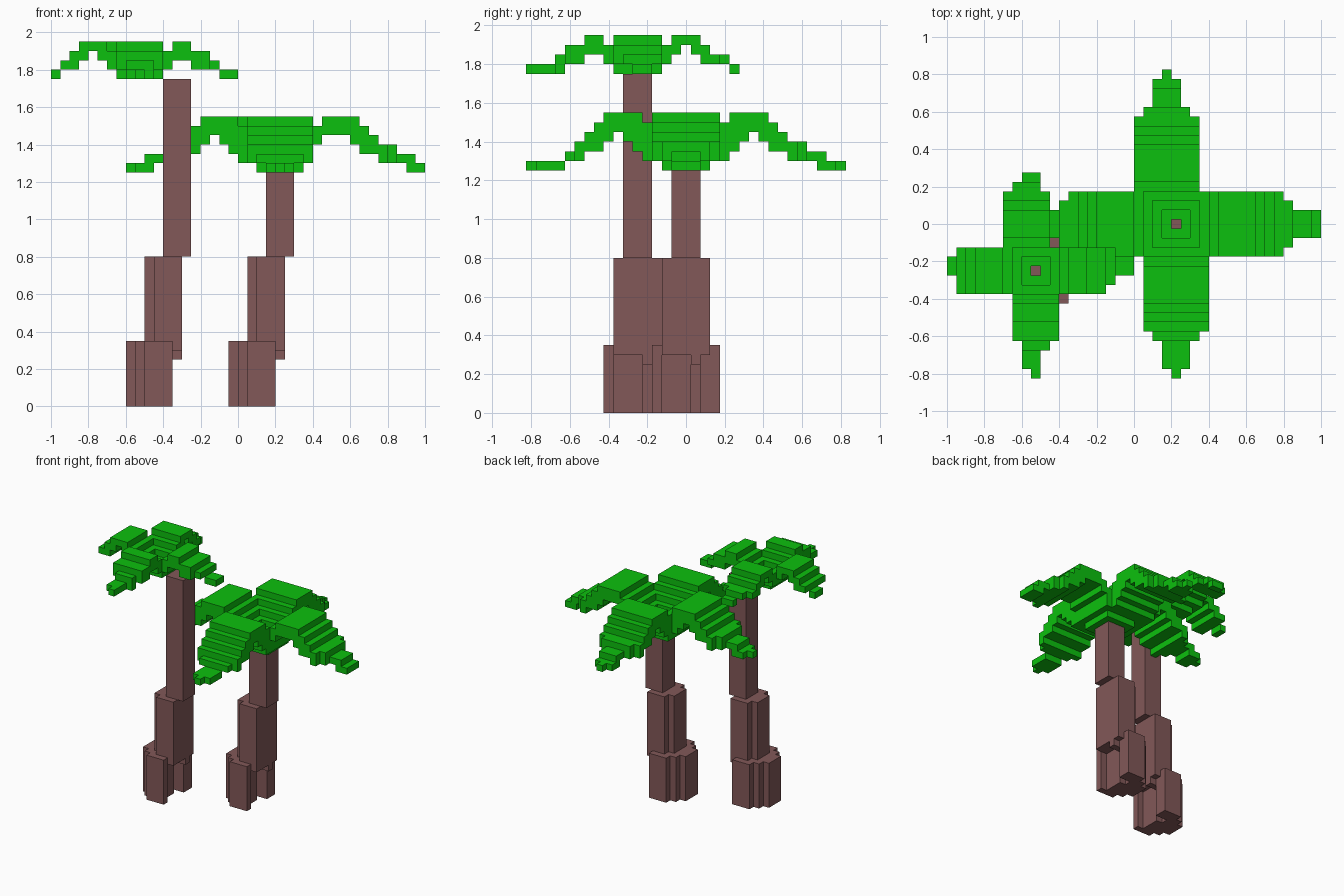
import bpy, bmesh

cube = bpy.data.objects.get("Cube")
if cube:
    bpy.data.objects.remove(cube, do_unlink=True)

V = 0.05  # block size


def material(name, rgb):
    m = bpy.data.materials.new(name)
    m.use_nodes = True
    m.diffuse_color = (*rgb, 1)
    m.node_tree.nodes["Principled BSDF"].inputs["Base Color"].default_value = (*rgb, 1)
    return m


GREEN = material("leaf green", (0.0037, 0.527, 0.0044))
BROWN = material("bark brown", (0.223, 0.098, 0.098))


def finish(bm, name, mat):
    bmesh.ops.recalc_face_normals(bm, faces=bm.faces)
    me = bpy.data.meshes.new(name)
    bm.to_mesh(me)
    bm.free()
    me.materials.append(mat)
    bpy.context.collection.objects.link(bpy.data.objects.new(name, me))


def add_box(bm, x, y, z):
    """Box from (low, high) ranges."""
    v = bmesh.ops.create_cube(bm, size=1)["verts"]
    for p in v:
        p.co = [r[0] if c < 0 else r[1] for c, r in zip(p.co, (x, y, z))]


def prism(name, outline, z0, z1, ox, oy):
    bm = bmesh.new()
    f = bm.faces.new([bm.verts.new((ox + x, oy + y, z0)) for x, y in outline])
    top = bmesh.ops.extrude_face_region(bm, geom=[f])["geom"]
    for v in top:
        if isinstance(v, bmesh.types.BMVert):
            v.co.z = z1
    finish(bm, name, BROWN)


# Trunk cross-sections, relative to the tree position
BASE = [(.2, -.175), (.2, -.125), (.15, -.125), (.15, .025), (.1, .025), (.1, .075),
        (.2, .075), (.2, .175), (.05, .175), (.05, .125), (0, .125), (0, .075),
        (-.05, .075), (-.05, -.075), (0, -.075), (0, -.125), (.05, -.125), (.05, -.175)]
MIDDLE = [(.25, -.125), (.25, .125), (.1, .125), (.1, .075),
          (.05, .075), (.05, -.075), (.1, -.075), (.1, -.125)]


def trunk(tag, ox, oy, top):
    prism(tag + "_trunk_base", BASE, 0, .35, ox, oy)
    prism(tag + "_trunk_middle", MIDDLE, .3, .8, ox, oy)
    # Lower tab under the middle section
    prism(tag + "_trunk_tab", [(.1, .025), (.25, .025), (.25, .075), (.1, .075)], .25, .3, ox, oy)
    prism(tag + "_trunk_top", [(.15, -.075), (.3, -.075), (.3, .075), (.15, .075)], .8, top, ox, oy)


def funnel(name, cx, cy, cz, rings):
    """Stepped square bowl; each ring is (inner, outer, bottom, top) in blocks."""
    bm = bmesh.new()
    for a, b, lo, hi in rings:
        z = (cz + lo * V, cz + hi * V)
        for s in (-1, 1):
            edge = tuple(sorted((s * a * V, s * b * V)))
            add_box(bm, (cx + edge[0], cx + edge[1]), (cy - b * V, cy + b * V), z)
            add_box(bm, (cx - a * V, cx + a * V), (cy + edge[0], cy + edge[1]), z)
    finish(bm, name, GREEN)


def frond(name, cx, cy, cz, axis, sign, tiers, shift=0):
    """Stepped leaf; tiers are (start, end, side_low, side_high, bottom, top) in blocks."""
    bm = bmesh.new()
    for d0, d1, s0, s1, lo, hi in tiers:
        along = sorted((sign * d0 * V, sign * d1 * V))
        side = [(s0 + shift) * V, (s1 + shift) * V]
        rx, ry = (along, side) if axis == "x" else (side, along)
        add_box(bm, [cx + r for r in rx], [cy + r for r in ry], (cz + lo * V, cz + hi * V))
    finish(bm, name, GREEN)


def sym(*rows):
    return [(a, b, -w, w, lo, hi) for a, b, w, lo, hi in rows]


trunk("short", 0, 0, 1.25)
trunk("tall", -.55, -.25, 1.75)

# Crown of the short tree
C1 = (.225, 0, 1.25)
funnel("short_crown_heart", *C1, [(.5, 1.5, 0, 2), (1.5, 2.5, 0, 3), (2.5, 3.5, 1, 4)])
ARCH = sym((3.5, 4.5, 3.5, 1, 5), (4.5, 5.5, 3.5, 2, 6), (5.5, 6.5, 3.5, 3, 6),
           (6.5, 7.5, 3.5, 4, 6), (7.5, 8.5, 3.5, 3, 6), (8.5, 9.5, 3.5, 2, 5))
FLAT_ARCH = sym((3.5, 4.5, 3.5, 3, 5), (4.5, 7.5, 3.5, 4, 6),
                (7.5, 8.5, 3.5, 3, 6), (8.5, 9.5, 3.5, 2, 5))
STEEP = sym((9.5, 10.5, 3.5, 2, 4), (10.5, 11.5, 3.5, 1, 3), (11.5, 12.5, 2.5, 1, 2),
            (12.5, 15.5, 1.5, 0, 1), (15.5, 16.5, .5, 0, 1))
GENTLE = sym((9.5, 10.5, 3.5, 2, 4), (10.5, 11.5, 3.5, 1, 3), (11.5, 12.5, 2.5, 1, 3),
             (12.5, 13.5, 1.5, 1, 2), (13.5, 14.5, 1.5, 0, 2), (14.5, 15.5, 1.5, 0, 1))
TIP = sym((15.5, 16.5, .5, 0, 1))
frond("short_left_frond", *C1, "x", 1, FLAT_ARCH + GENTLE)
frond("short_right_frond", *C1, "x", -1, ARCH + GENTLE + TIP)
frond("short_back_frond", *C1, "y", 1, ARCH + GENTLE + TIP, shift=-1)
frond("short_front_frond", *C1, "y", -1, ARCH + STEEP)

# Crown of the tall tree
C2 = (-.525, -.25, 1.75)
funnel("tall_crown_heart", *C2, [(.5, 1.5, 0, 1), (1.5, 2.5, 0, 2)])
frond("tall_left_frond", *C2, "x", 1, [
    (2.5, 3.5, -2.5, 2.5, 1, 3), (3.5, 4.5, -2.5, 2.5, 2, 4), (4.5, 5.5, -2.5, 2.5, 2, 4),
    (5.5, 7.5, -2.5, 2.5, 1, 3), (7.5, 8.5, -1.5, 2.5, 1, 2), (8.5, 10.5, -.5, 1.5, 0, 1)])
frond("tall_right_frond", *C2, "x", -1, [
    (2.5, 3.5, -2.5, 2.5, 1, 3), (3.5, 4.5, -2.5, 2.5, 2, 4), (4.5, 5.5, -2.5, 2.5, 3, 4),
    (5.5, 6.5, -2.5, 2.5, 2, 4), (6.5, 7.5, -2.5, 2.5, 1, 3), (7.5, 8.5, -2.5, 2.5, 1, 2),
    (8.5, 9.5, -.5, 1.5, 0, 1)])
frond("tall_back_frond", *C2, "y", 1, [
    (2.5, 3.5, -3.5, 1.5, 1, 3), (3.5, 4.5, -3.5, 1.5, 2, 4), (4.5, 5.5, -3.5, 1.5, 3, 4),
    (5.5, 6.5, -3.5, 1.5, 2, 4), (6.5, 7.5, -3.5, 1.5, 1, 3), (7.5, 8.5, -3.5, 1.5, 1, 2),
    (8.5, 9.5, -2.5, .5, 1, 2), (9.5, 10.5, -1.5, .5, 0, 1)])
frond("tall_front_frond", *C2, "y", -1, [
    (2.5, 3.5, -2.5, 2.5, 1, 3), (3.5, 5.5, -2.5, 2.5, 2, 4), (5.5, 7.5, -2.5, 2.5, 1, 3),
    (7.5, 8.5, -1.5, 1.5, 0, 2), (8.5, 10.5, -1.5, .5, 0, 1), (10.5, 11.5, -.5, .5, 0, 1)])
